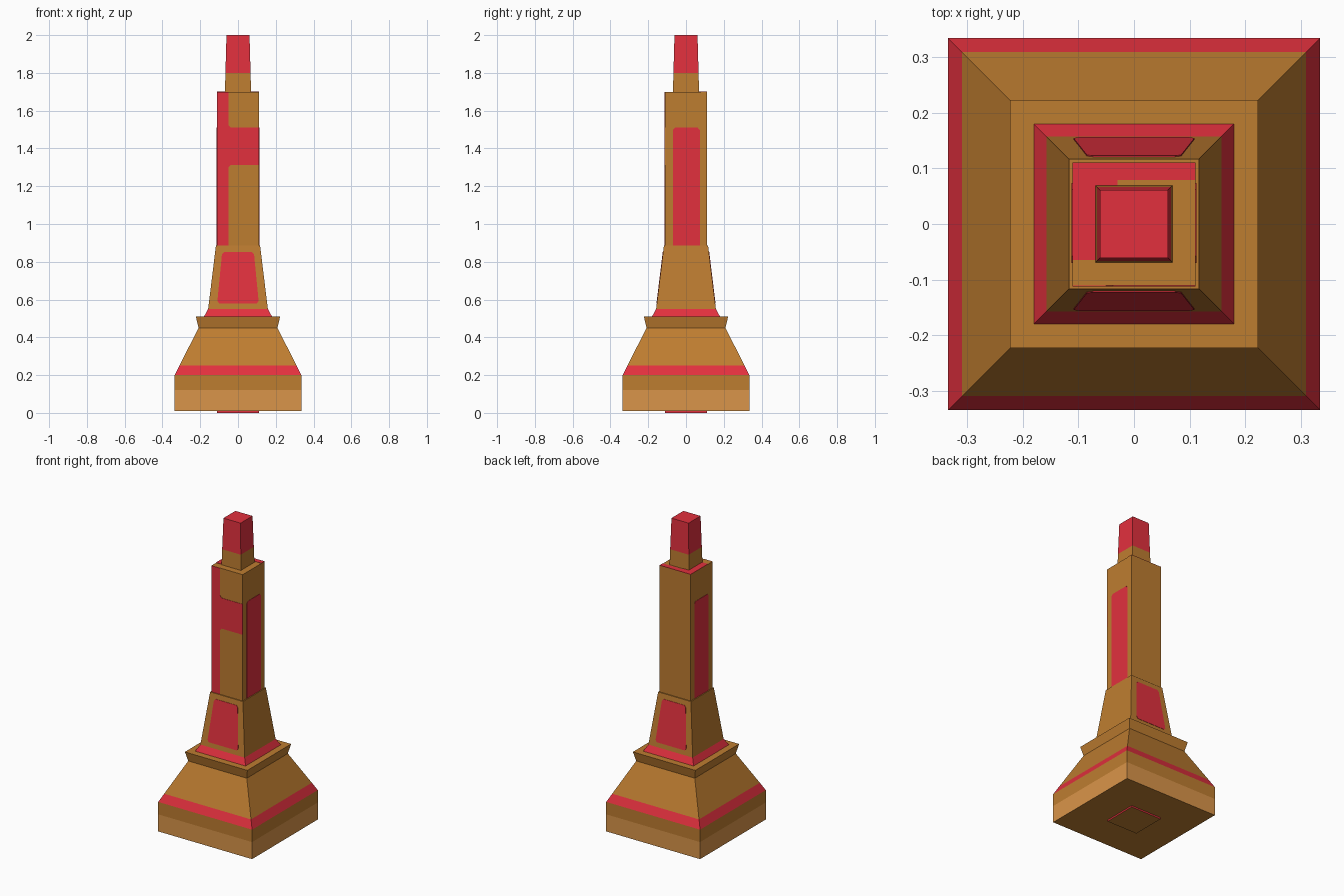
import bpy, bmesh
from mathutils import Vector

if "Cube" in bpy.data.objects:
    bpy.data.objects.remove(bpy.data.objects["Cube"])


def material(name, rgb):
    m = bpy.data.materials.new(name)
    m.diffuse_color = (*rgb, 1)
    m.use_nodes = True
    m.node_tree.nodes["Principled BSDF"].inputs["Base Color"].default_value = m.diffuse_color
    return m


BROWN, TAN, RED = MATS = [
    material("warm brown", (0.515, 0.205, 0.030)),
    material("light tan", (0.70, 0.30, 0.067)),
    material("crimson red", (0.76, 0.030, 0.048)),
]


def finish(bm, name):
    me = bpy.data.meshes.new(name)
    bm.to_mesh(me)
    bm.free()
    for m in MATS:
        me.materials.append(m)
    ob = bpy.data.objects.new(name, me)
    bpy.context.collection.objects.link(ob)
    return ob


def tower_part(name, profile, bands, top=BROWN, bottom=None):
    """Square rings of (half width, z); one colour for each band between rings."""
    bm = bmesh.new()
    rings = [[bm.verts.new((sx * h, sy * h, z))
              for sx, sy in ((-1, -1), (1, -1), (1, 1), (-1, 1))] for h, z in profile]
    for a, b, colour in zip(rings, rings[1:], bands):
        for i in range(4):
            j = (i + 1) % 4
            f = bm.faces.new((a[i], a[j], b[j], b[i]))
            f.material_index = MATS.index(colour)
    bm.faces.new(rings[-1]).material_index = MATS.index(top)
    if bottom:
        bm.faces.new(rings[0][::-1]).material_index = MATS.index(bottom)
    return finish(bm, name)


def plate(name, points, to_world, sink=-0.001, rise=0.002):
    """Thin red plate: a flat outline extruded from just under the surface."""
    bm = bmesh.new()
    base = bm.faces.new([bm.verts.new(to_world(u, v, sink)) for u, v in points])
    top = bmesh.ops.extrude_face_region(bm, geom=[base], use_keep_orig=True)
    verts = [e for e in top["geom"] if isinstance(e, bmesh.types.BMVert)]
    offset = Vector(to_world(0, 0, rise)) - Vector(to_world(0, 0, sink))
    bmesh.ops.translate(bm, vec=offset, verts=verts)
    bmesh.ops.recalc_face_normals(bm, faces=bm.faces)
    for f in bm.faces:
        f.material_index = MATS.index(RED)
    return finish(bm, name)


# Stacked square tower
tower_part("foot_plate", [(0.11, 0), (0.11, 0.01)], [RED], bottom=BROWN)
tower_part("base", [(0.335, 0.01), (0.335, 0.12), (0.335, 0.2), (0.31, 0.25), (0.209, 0.45)],
           [TAN, BROWN, RED, BROWN], bottom=BROWN)
tower_part("collar", [(0.209, 0.45), (0.223, 0.51)], [BROWN])
tower_part("lower_tower", [(0.18, 0.51), (0.158, 0.55), (0.117, 0.885)], [RED, BROWN])
SHAFT = 0.111
tower_part("shaft", [(SHAFT, 0.885), (SHAFT, 1.70)], [BROWN])
tower_part("tip", [(0.069, 1.70), (0.0665, 1.80), (0.061, 2.0)], [BROWN, RED], top=RED)

# Tapered panels on the front and back of the lower tower
slope = (0.158 - 0.117) / 0.335
panel = [(-0.100, 0.58), (0.100, 0.58), (0.109, 0.593), (0.085, 0.84),
         (0.074, 0.852), (-0.074, 0.852), (-0.085, 0.84), (-0.109, 0.593)]
for side, name in ((-1, "front_panel"), (1, "back_panel")):
    plate(name, panel, lambda u, v, d, s=side: (u, s * (0.158 - slope * (v - 0.55) + d), v))

# Tall panels on both sides of the shaft
tall = [(-0.07, 0.886), (0.074, 0.886), (0.074, 1.497), (0.062, 1.51),
        (-0.058, 1.51), (-0.07, 1.497)]
for side, name in ((-1, "left_panel"), (1, "right_panel")):
    plate(name, tall, lambda u, v, d, s=side: (s * (SHAFT + d), u, v))

# Stripe with a crossbar on the shaft front
stripe = [(-SHAFT, 0.886), (-0.05, 0.886), (-0.05, 1.30), (-0.038, 1.313), (SHAFT, 1.313),
          (SHAFT, 1.51), (-0.038, 1.51), (-0.05, 1.523), (-0.05, 1.70), (-SHAFT, 1.70)]
plate("front_stripe", stripe, lambda u, v, d: (u, -SHAFT - d, v))

# Corner patch on the shaft top
patch = [(-SHAFT, -0.065), (-0.03, -0.065), (-0.03, 0.079), (SHAFT, 0.079),
         (SHAFT, SHAFT), (-SHAFT, SHAFT)]
plate("top_patch", patch, lambda u, v, d: (u, v, 1.70 + d))
